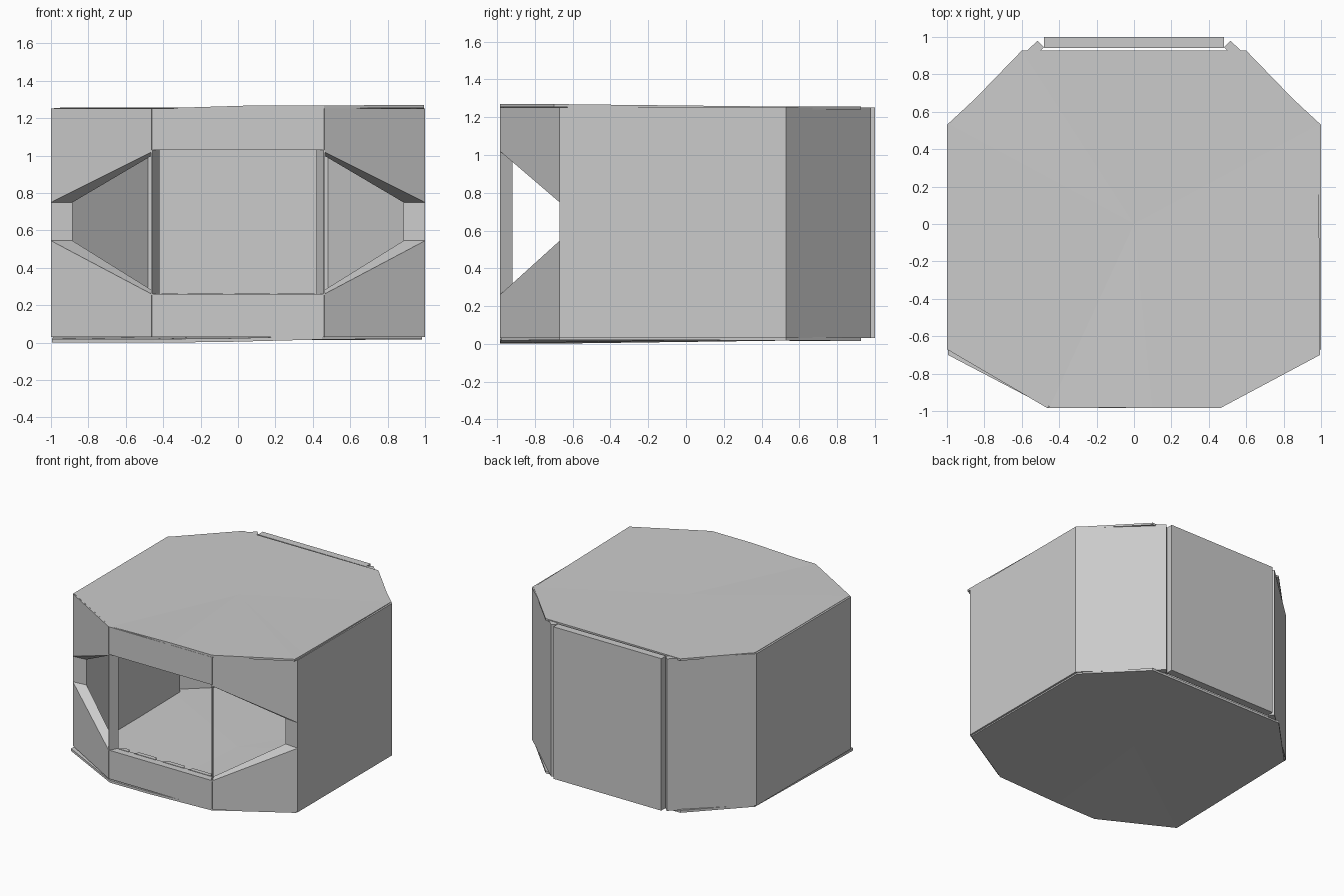
import bpy, bmesh
from mathutils import Vector

if "Cube" in bpy.data.objects:
    bpy.data.objects.remove(bpy.data.objects["Cube"])

Z0, Z1 = 0.03, 1.252   # wall bottom and top


def finish(name, bm):
    bmesh.ops.recalc_face_normals(bm, faces=bm.faces)
    me = bpy.data.meshes.new(name)
    bm.to_mesh(me)
    bm.free()
    ob = bpy.data.objects.new(name, me)
    bpy.context.collection.objects.link(ob)
    return ob


def panel(name, outer, inner, profile=((0, Z0), (1, Z0), (1, Z1), (0, Z1))):
    """Solid wall piece: profile (t, z) swept from the outer plan line to the inner one."""
    bm = bmesh.new()
    rings = []
    for a, b in (outer, inner):
        a, b = Vector(a), Vector(b)
        rings.append([bm.verts.new((*a.lerp(b, t), z)) for t, z in profile])
    o, i = rings
    n = len(o)
    bm.faces.new(o)
    bm.faces.new(i[::-1])
    for k in range(n):
        m = (k + 1) % n
        bm.faces.new((o[k], i[k], i[m], o[m]))
    return finish(name, bm)


def slab(name, pts, zc, thick):
    """Thin, slightly uneven sheet fanned around its centre."""
    bm = bmesh.new()
    rows = []
    for d in (0, -thick):
        c = bm.verts.new((0, 0, zc + d))
        ring = [bm.verts.new((x, y, z + d)) for x, y, z in pts]
        rows.append(ring)
        for k in range(len(ring)):
            bm.faces.new((c, ring[k], ring[(k + 1) % len(ring)]))
    a, b = rows
    for k in range(len(a)):
        m = (k + 1) % len(a)
        bm.faces.new((a[k], a[m], b[m], b[k]))
    return finish(name, bm)


# Front wall strips above and below the wide opening
front_out = ((-0.46, -0.985), (0.46, -0.985))
front_in = ((-0.425, -0.92), (0.425, -0.92))
panel("front_sill", front_out, front_in, ((0, Z0), (1, Z0), (1, 0.26), (0, 0.26)))
panel("front_lintel", front_out, front_in, ((0, 1.03), (1, 1.03), (1, Z1), (0, Z1)))

# Small tabs along the inside of the sill
for x0, x1 in ((-0.41, -0.32), (-0.27, -0.08), (-0.02, 0.17), (0.21, 0.41)):
    panel("sill_tab", ((x0, -0.93), (x1, -0.93)), ((x0 + 0.02, -0.895), (x1 - 0.02, -0.895)),
          ((0, 0.225), (1, 0.225), (1, 0.263), (0, 0.263)))

# Mirrored walls
for s, side in ((-1, "left"), (1, "right")):
    # Angled front wall with a tapering window
    out = ((s * 0.462, -0.985), (s * 1.0, -0.67))
    inn = ((s * 0.427, -0.92), (s * 0.885, -0.66))
    panel(side + "_window_sill", out, inn, ((0, Z0), (1, Z0), (1, 0.545), (0, 0.26)))
    panel(side + "_window_lintel", out, inn, ((0, 1.02), (1, 0.75), (1, Z1), (0, Z1)))
    # Thin mitred corner post
    panel(side + "_corner_post", ((s * 0.464, -0.985), (s * 0.428, -0.92)),
          ((s * 0.456, -0.985), (s * 0.420, -0.92)),
          ((0, 0.255), (1, 0.255), (1, 1.03), (0, 1.03)))
    # Solid side and angled back walls
    panel(side + "_wall", ((s * 1.0, -0.67), (s * 1.0, 0.53)),
          ((s * 0.885, -0.66), (s * 0.885, 0.53)))
    panel(side + "_back_wall", ((s * 1.0, 0.53), (s * 0.515, 0.98)),
          ((s * 0.955, 0.53), (s * 0.48, 0.945)))

# Back wall
panel("back_wall", ((-0.48, 1.0), (0.48, 1.0)), ((-0.48, 0.94), (0.48, 0.94)))

# Roof, lifted at the front right corner
slab("roof", [(-0.45, -0.975, 1.252), (0.1, -0.985, 1.269), (0.46, -0.985, 1.269),
              (0.995, -0.70, 1.27), (0.995, -0.58, 1.268), (0.985, 0.53, 1.256),
              (0.6, 0.927, 1.258), (-0.6, 0.927, 1.255), (-0.985, 0.53, 1.256),
              (-0.985, -0.67, 1.254)], 1.257, 0.016)

# Floor, dipping at the front left corner
slab("floor", [(-0.995, -0.70, 0.02), (-0.45, -0.985, 0.02), (-0.1, -0.985, 0.022),
               (0.45, -0.98, 0.036), (0.985, -0.67, 0.04), (0.985, 0.53, 0.037),
               (0.6, 0.927, 0.034), (-0.6, 0.927, 0.036), (-0.985, 0.53, 0.036)],
     0.037, 0.019)
